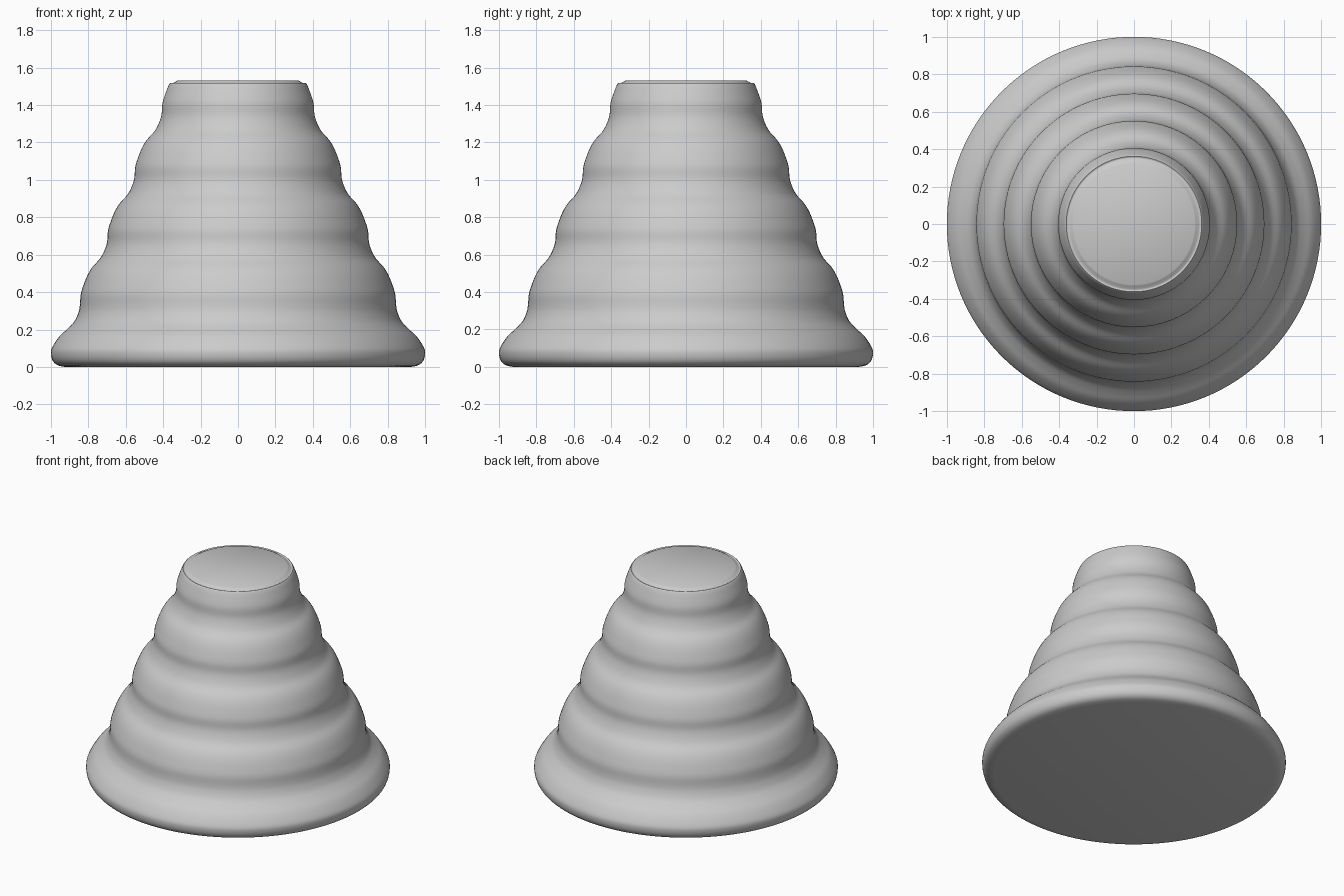
import bpy, bmesh, math

if "Cube" in bpy.data.objects:
    bpy.data.objects.remove(bpy.data.objects["Cube"])

SEG = 128

def smooth_profile(pts, n=4):
    """Catmull-Rom curve through (radius, height) points."""
    p = [pts[0]] + pts + [pts[-1]]
    out = []
    for i in range(1, len(p) - 2):
        a, b, c, d = p[i - 1:i + 3]
        for k in range(n):
            t = k / n
            out.append(tuple(0.5 * (2 * b[j] + (c[j] - a[j]) * t
                       + (2 * a[j] - 5 * b[j] + 4 * c[j] - d[j]) * t * t
                       + (3 * b[j] - a[j] - 3 * c[j] + d[j]) * t ** 3) for j in (0, 1)))
    return out + [pts[-1]]

# flared foot with rounded rim
prof = [(0.925, 0), (0.965, 0.01), (0.99, 0.033), (1.0, 0.07), (0.993, 0.105),
        (0.955, 0.163), (0.91, 0.205), (0.875, 0.243), (0.853, 0.29)]

# repeated bulging tiers, each smaller and higher than the last
tier = [(0, 0), (-0.005, 0.06), (-0.022, 0.115), (-0.043, 0.165),
        (-0.068, 0.205), (-0.108, 0.25), (-0.132, 0.295)]
for i in range(4):
    r0, z0 = 0.845 - 0.1455 * i, 0.33 + 0.34 * i
    prof += [(r0 + r, z0 + z) for r, z in (tier if i < 3 else tier[:4])]

# softened flat top
prof += [(0.352, 1.515), (0.325, 1.53)]

# revolve the profile and cap both ends
bm = bmesh.new()
rings = []
for r, z in smooth_profile(prof):
    rings.append([bm.verts.new((r * math.cos(2 * math.pi * k / SEG),
                                r * math.sin(2 * math.pi * k / SEG), z)) for k in range(SEG)])
for lo, hi in zip(rings, rings[1:]):
    for k in range(SEG):
        m = (k + 1) % SEG
        bm.faces.new((lo[k], lo[m], hi[m], hi[k]))
bm.faces.new(rings[0][::-1])
bm.faces.new(rings[-1])
me = bpy.data.meshes.new("tiered_cone")
bm.to_mesh(me)
bm.free()

grey = bpy.data.materials.new("light grey")
grey.diffuse_color = (0.6, 0.6, 0.6, 1)
grey.use_nodes = True
grey.node_tree.nodes["Principled BSDF"].inputs["Base Color"].default_value = grey.diffuse_color
me.materials.append(grey)
obj = bpy.data.objects.new("tiered_cone", me)
bpy.context.collection.objects.link(obj)
bpy.context.view_layer.objects.active = obj
obj.select_set(True)
bpy.ops.object.shade_smooth_by_angle(angle=math.radians(35))
